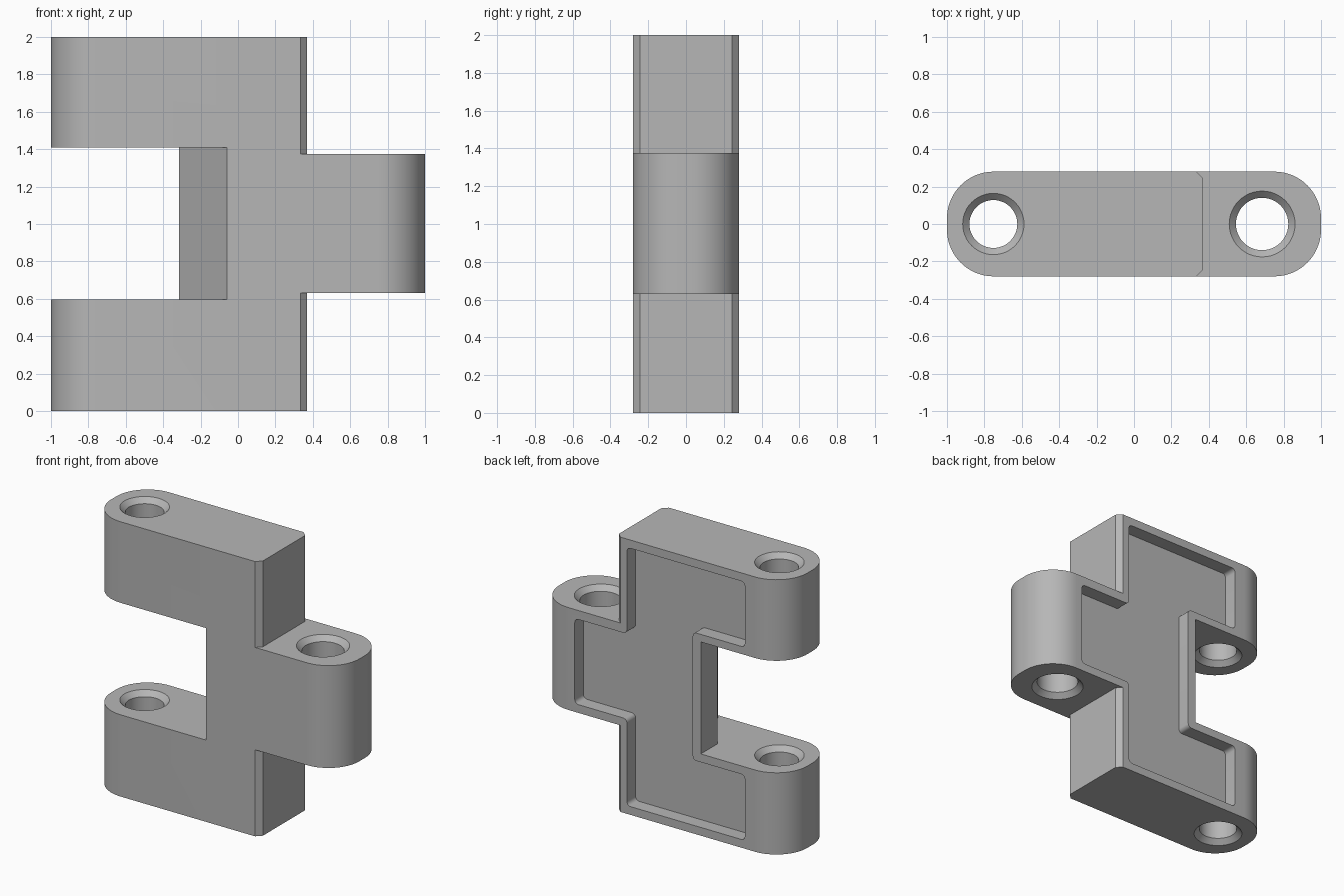
import bpy, bmesh, math
from mathutils import Vector

if "Cube" in bpy.data.objects:
    bpy.data.objects.remove(bpy.data.objects["Cube"], do_unlink=True)

grey = bpy.data.materials.new("neutral grey")
grey.use_nodes = True
colour = (0.47, 0.47, 0.47, 1)
grey.diffuse_color = colour
grey.node_tree.nodes["Principled BSDF"].inputs["Base Color"].default_value = colour


def fillet(points, radius, steps):
    """Round every corner of a closed 2D outline made of right angles."""
    out = []
    pts = [Vector(p) for p in points]
    for i, p in enumerate(pts):
        a = (pts[i - 1] - p).normalized()
        b = (pts[(i + 1) % len(pts)] - p).normalized()
        centre = p + (a + b) * radius
        for k in range(steps + 1):
            t = math.pi / 2 * k / steps
            out.append(centre - b * radius * math.cos(t) - a * radius * math.sin(t))
    return out


def make_object(name, bm):
    bmesh.ops.recalc_face_normals(bm, faces=bm.faces)
    mesh = bpy.data.meshes.new(name)
    bm.to_mesh(mesh)
    bm.free()
    mesh.materials.append(grey)
    ob = bpy.data.objects.new(name, mesh)
    bpy.context.collection.objects.link(ob)
    return ob


def prism(name, outline, lo, hi, axis="z"):
    """Extrude a 2D outline along z (outline in xy) or y (outline in xz)."""
    bm = bmesh.new()
    place = (lambda p, d: (p[0], p[1], d)) if axis == "z" else (lambda p, d: (p[0], d, p[1]))
    face = bm.faces.new([bm.verts.new(place(p, lo)) for p in outline])
    ext = bmesh.ops.extrude_face_region(bm, geom=[face])
    moved = [g for g in ext["geom"] if isinstance(g, bmesh.types.BMVert)]
    bmesh.ops.translate(bm, verts=moved, vec=Vector(place((0, 0), hi - lo)))
    return make_object(name, bm)


def pin_cutter(x, radius, lo, hi, bevel=0.036, over=0.02, sides=48):
    """Round bore with a countersink at both ends."""
    bm = bmesh.new()
    wide = radius + bevel + over
    rings = []
    for r, z in ((wide, lo - over), (radius, lo + bevel), (radius, hi - bevel), (wide, hi + over)):
        rings.append([bm.verts.new((x + r * math.cos(a), r * math.sin(a), z))
                      for a in (2 * math.pi * i / sides for i in range(sides))])
    for low, high in zip(rings, rings[1:]):
        for i in range(sides):
            j = (i + 1) % sides
            bm.faces.new((low[i], low[j], high[j], high[i]))
    bm.faces.new(rings[0])
    bm.faces.new(rings[-1])
    return make_object("bore_cutter", bm)


# Main dimensions
half = 0.28                     # half thickness
notch_lo, notch_hi = 0.595, 1.41
tab_lo, tab_hi = 0.63, 1.375
shoulder, chamfer = 0.37, 0.037
rim = 0.06

# Body with rounded ends
body = prism("hinge_body",
             fillet([(-1, -half), (1, -half), (1, half), (-1, half)], 0.25, 16), 0, 2)
cutters = []

# Notch between the two arms, with a slanted relief at the front
slope = 0.255 / 0.37
cutters.append(prism("notch_cutter",
                     [(-2, -1), (-0.06 + slope * (1 - half), -1), (-0.315, 0.09),
                      (-0.315, 1), (-2, 1)], notch_lo, notch_hi))

# Shoulders above and below the tab, with chamfered vertical edges
inner = shoulder - chamfer
wide = half + 0.3
shoulder_plan = [(2, -wide), (inner - 0.3, -wide), (shoulder, chamfer - half),
                 (shoulder, half - chamfer), (inner - 0.3, wide), (2, wide)]
for lo, hi in ((-1, tab_lo), (tab_hi, 3)):
    cutters.append(prism("shoulder_cutter", shoulder_plan, lo, hi))

# Shallow pocket in the back face that follows the outline
lower = [(-0.25, notch_lo - rim), (-0.67, notch_lo - rim), (-0.67, rim), (0.28, rim),
         (0.28, tab_lo + rim), (0.7, tab_lo + rim)]
upper = [(x, 2 - z) for x, z in reversed(lower)]
cutters.append(prism("pocket_cutter", fillet(lower + upper, 0.03, 5), half - 0.1, 1, "y"))

# Pin bores through both arms and the tab
cutters.append(pin_cutter(-0.752, 0.128, 0, notch_lo))
cutters.append(pin_cutter(-0.752, 0.128, notch_hi, 2))
cutters.append(pin_cutter(0.685, 0.14, tab_lo, tab_hi))

bpy.ops.object.select_all(action="DESELECT")
bpy.context.view_layer.objects.active = body
body.select_set(True)
for cutter in cutters:
    cutter.hide_render = True
    mod = body.modifiers.new("cut", "BOOLEAN")
    mod.operation = "DIFFERENCE"
    mod.solver = "EXACT"
    mod.object = cutter
    bpy.ops.object.modifier_apply(modifier=mod.name)
    bpy.data.objects.remove(cutter, do_unlink=True)

bpy.ops.object.shade_smooth_by_angle(angle=math.radians(25))
